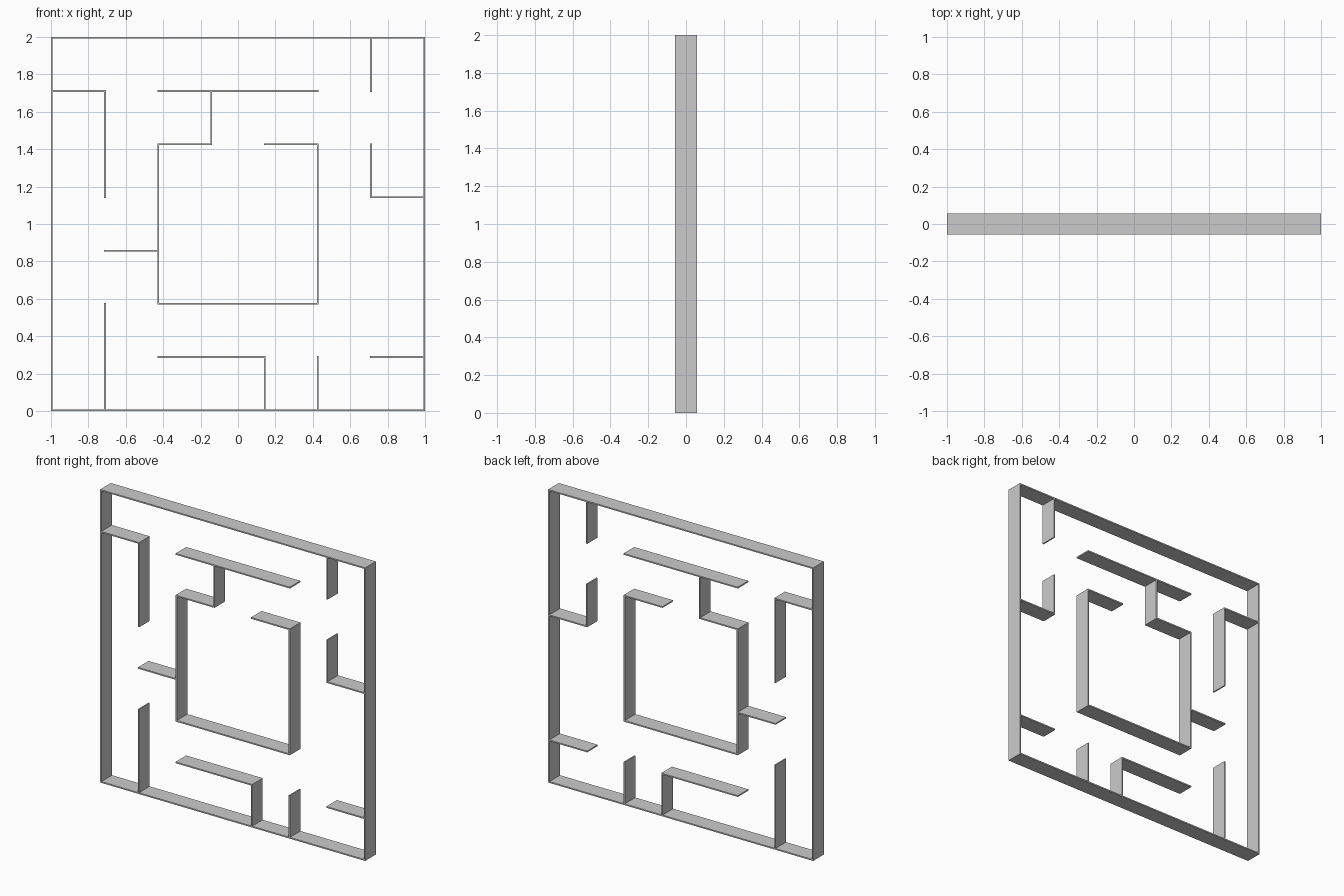
import bpy
import bmesh
from mathutils import Matrix, Vector

cube = bpy.data.objects.get("Cube")
if cube:
    bpy.data.objects.remove(cube, do_unlink=True)

CELLS = 7
THICK = 0.009
DEPTH = 0.114
PITCH = (2 - THICK) / CELLS

grey = bpy.data.materials.new("wall_grey")
grey.use_nodes = True
colour = (0.6, 0.6, 0.6, 1)
grey.diffuse_color = colour
grey.node_tree.nodes["Principled BSDF"].inputs["Base Color"].default_value = colour


def grid_point(column, row):
    return Vector((column * PITCH - CELLS * PITCH / 2, 0, row * PITCH + THICK / 2))


def walls(name, segments):
    """Build thin upright slabs between pairs of grid points."""
    bm = bmesh.new()
    for c0, r0, c1, r1 in segments:
        a, b = grid_point(c0, r0), grid_point(c1, r1)
        size = b - a + Vector((THICK, DEPTH, THICK))
        matrix = Matrix.Translation((a + b) / 2) @ Matrix.Diagonal(size).to_4x4()
        bmesh.ops.create_cube(bm, size=1, matrix=matrix)
    mesh = bpy.data.meshes.new(name)
    bm.to_mesh(mesh)
    bm.free()
    mesh.materials.append(grey)
    bpy.context.collection.objects.link(bpy.data.objects.new(name, mesh))


# Square outer border
walls("outer_frame", [(0, 0, 7, 0), (0, 7, 7, 7), (0, 0, 0, 7), (7, 0, 7, 7)])

# Central chamber with a gap in its top side
walls("central_chamber", [(2, 2, 5, 2), (2, 2, 2, 5), (5, 2, 5, 5),
                          (2, 5, 3, 5), (4, 5, 5, 5)])

# Walls branching off the chamber
walls("chamber_top_wall", [(3, 5, 3, 6), (2, 6, 5, 6)])
walls("chamber_side_wall", [(1, 3, 2, 3)])

# Walls branching off the border
walls("upper_right_hook", [(0, 6, 1, 6), (1, 4, 1, 6)])
walls("lower_right_wall", [(1, 0, 1, 2)])
walls("bottom_hook", [(4, 0, 4, 1), (2, 1, 4, 1)])
walls("bottom_stub", [(5, 0, 5, 1)])
walls("lower_left_stub", [(6, 1, 7, 1)])
walls("middle_left_hook", [(6, 4, 7, 4), (6, 4, 6, 5)])
walls("top_stub", [(6, 6, 6, 7)])
